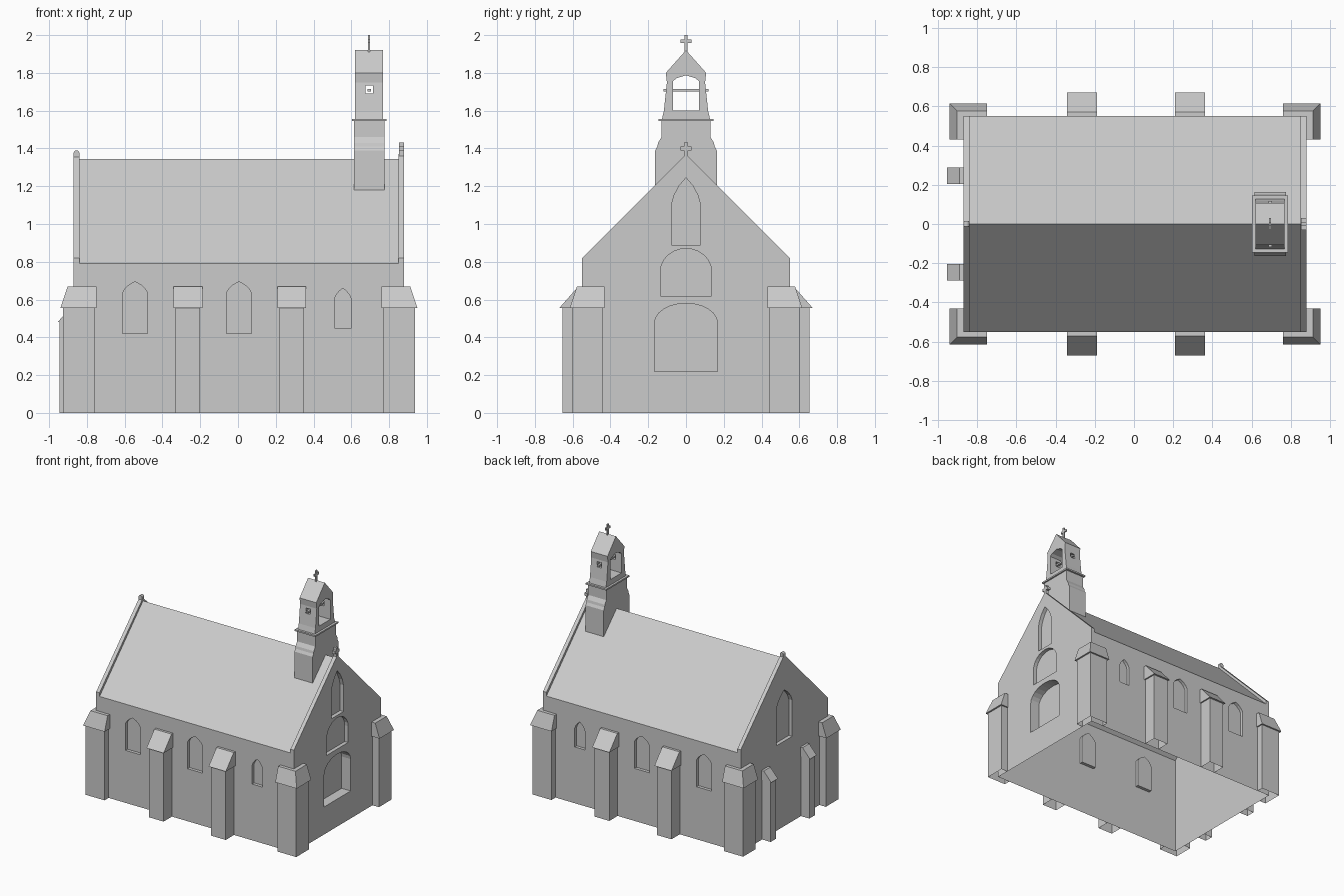
import bpy, bmesh, math

if "Cube" in bpy.data.objects:
    bpy.data.objects.remove(bpy.data.objects["Cube"])

stone = bpy.data.materials.new("grey_stone")
stone.diffuse_color = (0.6, 0.6, 0.6, 1)
stone.use_nodes = True
stone.node_tree.nodes["Principled BSDF"].inputs["Base Color"].default_value = stone.diffuse_color


def finish(name, bm, open_bottom=False):
    bmesh.ops.recalc_face_normals(bm, faces=bm.faces)
    if open_bottom:
        drop_floor(bm)
    me = bpy.data.meshes.new(name)
    bm.to_mesh(me)
    bm.free()
    me.materials.append(stone)
    ob = bpy.data.objects.new(name, me)
    bpy.context.collection.objects.link(ob)
    return ob


def drop_floor(bm):
    low = [f for f in bm.faces if all(v.co.z < 0.001 for v in f.verts)]
    bmesh.ops.delete(bm, geom=low, context='FACES')


def loft(name, lower, upper, open_bottom=False):
    """Join two matching 3D outlines and cap both ends."""
    bm = bmesh.new()
    a = [bm.verts.new(p) for p in lower]
    b = [bm.verts.new(p) for p in upper]
    n = len(a)
    bm.faces.new(a)
    bm.faces.new(b)
    for i in range(n):
        j = (i + 1) % n
        bm.faces.new((a[i], a[j], b[j], b[i]))
    return finish(name, bm, open_bottom)


def prism(name, pts, axis, lo, hi, open_bottom=False):
    place = {'x': lambda p, d: (d, p[0], p[1]),
             'y': lambda p, d: (p[0], d, p[1]),
             'z': lambda p, d: (p[0], p[1], d)}[axis]
    return loft(name, [place(p, lo) for p in pts], [place(p, hi) for p in pts], open_bottom)


def box(name, x0, x1, y0, y1, z0, z1, open_bottom=False):
    return prism(name, [(x0, y0), (x1, y0), (x1, y1), (x0, y1)], 'z', z0, z1, open_bottom)


def mirrored(half):
    """Close a half profile (given bottom to top) by mirroring it."""
    return half + [(-u, v) for u, v in reversed(half) if u > 1e-6]


def pointed(c, w, z0, zs, zt):
    h = zt - zs
    half = [(w, z0), (w, zs), (w * .82, zs + h * .35), (w * .48, zs + h * .7), (0, zt)]
    return [(c + u, v) for u, v in mirrored(half)]


def rounded(w, z0, zs, zt):
    arc = [(w * math.cos(t), zs + (zt - zs) * math.sin(t))
           for t in [i * math.pi / 12 for i in range(6)]]
    return mirrored([(w, z0)] + arc + [(0, zt)])


def cut(ob, cutters):
    bpy.context.view_layer.objects.active = ob
    for c in cutters:
        m = ob.modifiers.new("cut", 'BOOLEAN')
        m.operation = 'DIFFERENCE'
        m.solver = 'EXACT'
        m.object = c
        bpy.ops.object.modifier_apply(modifier=m.name)
        bpy.data.objects.remove(c)


# Nave walls and roof
X0, X1, W = -0.87, 0.88, 0.55
nave = prism("nave", mirrored([(W, 0), (W, .79), (0, 1.345)]), 'x', X0, X1)

# Recessed windows and door
holes = []
for s in (-1, 1):
    a, b = sorted((s * (W - .025), s * (W + .1)))
    for c, w, z0, zs, zt in ((-.545, .066, .42, .635, .695), (.005, .066, .42, .635, .695),
                             (.555, .045, .45, .6, .66)):
        holes.append(prism("window_cutter", pointed(c, w, z0, zs, zt), 'y', a, b))
holes.append(prism("door_cutter", rounded(.167, .22, .475, .58), 'x', X1 - .08, X1 + .1))
holes.append(prism("arch_cutter", rounded(.135, .62, .75, .87), 'x', X1 - .03, X1 + .1))
holes.append(prism("lancet_cutter", pointed(0, .077, .89, 1.1, 1.245), 'x', X1 - .03, X1 + .1))
holes.append(prism("rear_cutter", pointed(0, .1, .68, .97, 1.09), 'x', X0 - .1, X0 + .03))
cut(nave, holes)
bm = bmesh.new()
bm.from_mesh(nave.data)
drop_floor(bm)
bm.to_mesh(nave.data)
bm.free()

# Raised gable copings
coping = [(W, .79), (W, .82), (0, 1.37), (-W, .82), (-W, .79), (0, 1.345)]
prism("rear_coping", coping, 'x', X0, X0 + .03)
prism("front_coping", coping, 'x', X1 - .03, X1)

# Side buttresses with sloped caps
for s in (-1, 1):
    for c in (-.265, .285):
        y0, y1 = sorted((s * W, s * .655))
        box("side_buttress", c - .065, c + .065, y0, y1, 0, .556, True)
        prism("side_buttress_cap",
              [(s * y, z) for y, z in ((W, .556), (.67, .556), (.57, .67), (W, .67))],
              'x', c - .076, c + .076)

# Rear buttresses
for c in (-.245, .245):
    box("rear_buttress", -.945, X0, c - .035, c + .035, 0, .48, True)
    prism("rear_buttress_cap", [(X0, .48), (-.955, .48), (-.89, .555), (X0, .555)],
          'y', c - .042, c + .042)


# L-shaped corner buttresses
def corner(sx, sy, ox, oy, ex, ey, z):
    ix, iy = .875, W
    pts = [(ox, oy), (ex, oy), (ex, iy), (ix, iy), (ix, ey), (ox, ey)]
    return [(.005 + sx * x, sy * y, z) for x, y in pts]


for sx in (-1, 1):
    for sy in (-1, 1):
        loft("corner_buttress", corner(sx, sy, .932, .602, .765, .443, 0),
             corner(sx, sy, .932, .602, .765, .443, .556), True)
        loft("corner_buttress_cap", corner(sx, sy, .945, .615, .755, .432, .556),
             corner(sx, sy, .907, .577, .755, .432, .67))

# Bell turret: stepped base, cornice, open belfry
prism("turret_base", mirrored([(.163, 1.15), (.163, 1.39), (.152, 1.41), (.148, 1.43),
                               (.13, 1.46), (.13, 1.545)]), 'x', .614, .775)
box("turret_cornice", .603, .786, -.145, .145, 1.545, 1.557)
belfry = prism("belfry", mirrored([(.127, 1.557), (.117, 1.6), (.101, 1.75), (.107, 1.8),
                                   (0, 1.92)]), 'x', .62, .768)
cut(belfry, [prism("opening_cutter", mirrored([(.07, 1.6), (.07, 1.755), (.05, 1.772), (0, 1.787)]),
                   'x', .5, .9),
             box("hole_cutter", .674, .714, -.2, .2, 1.692, 1.732)])
box("bell_bar", .685, .703, -.118, .118, 1.702, 1.716)

# Crosses and rear finial
box("turret_cross_post", .688, .698, -.008, .008, 1.91, 2.0)
box("turret_cross_arm", .688, .698, -.03, .03, 1.959, 1.977)
box("gable_cross_post", .852, .879, -.01, .01, 1.35, 1.432)
box("gable_cross_arm", .852, .879, -.03, .03, 1.388, 1.41)
cap = [(-.855 + .015 * math.cos(t), 1.375 + .015 * math.sin(t))
       for t in [i * math.pi / 8 for i in range(9)]]
prism("rear_finial", [(-.87, 1.34), (-.84, 1.34)] + cap, 'y', -.014, .014)
